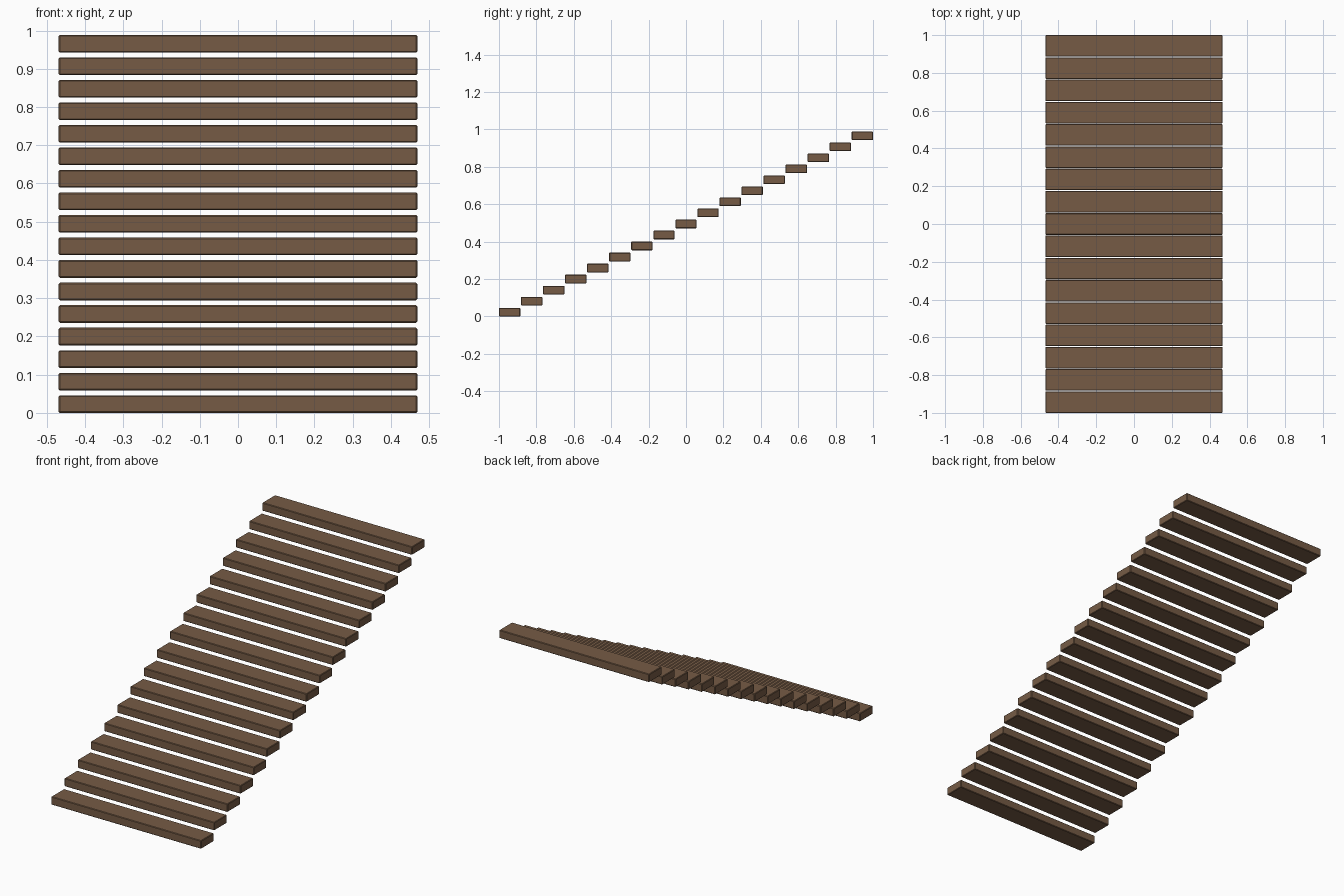
import bpy

if "Cube" in bpy.data.objects:
    bpy.data.objects.remove(bpy.data.objects["Cube"])

STEPS = 17
WIDTH, DEPTH, HEIGHT = 0.938, 0.114, 0.046
RISE = 0.0589
RUN = (2.0 - DEPTH) / (STEPS - 1)

wood = bpy.data.materials.new("brown_wood")
wood.diffuse_color = (0.18, 0.105, 0.06, 1.0)
wood.use_nodes = True
wood.node_tree.nodes["Principled BSDF"].inputs["Base Color"].default_value = wood.diffuse_color


def plank(name, y, z):
    bpy.ops.mesh.primitive_cube_add(size=1, location=(0, y, z))
    ob = bpy.context.object
    ob.name = name
    ob.scale = (WIDTH, DEPTH, HEIGHT)
    bpy.ops.object.transform_apply(location=False, rotation=False, scale=True)
    # slightly eased edges
    bevel = ob.modifiers.new("eased_edges", 'BEVEL')
    bevel.width = 0.003
    bevel.segments = 1
    ob.data.materials.append(wood)


# floating stair treads rising towards the back
for i in range(STEPS):
    plank(f"stair_tread_{i + 1:02d}", -1 + DEPTH / 2 + i * RUN, HEIGHT / 2 + i * RISE)
